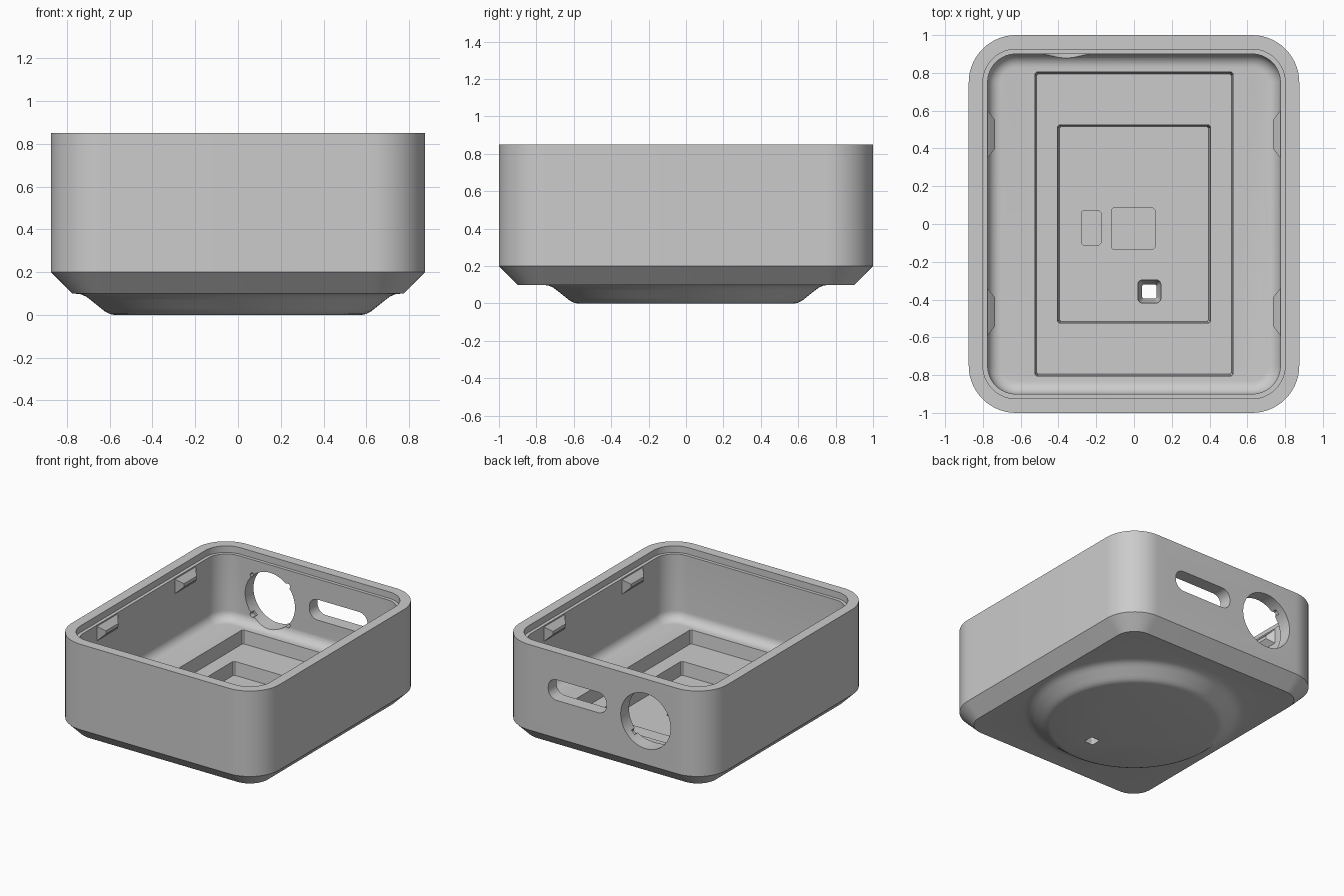
import bpy, bmesh
from math import sin, cos, pi

cube = bpy.data.objects.get("Cube")
if cube:
    bpy.data.objects.remove(cube, do_unlink=True)

grey = bpy.data.materials.new("plain_grey")
grey.use_nodes = True
grey.diffuse_color = (0.6, 0.6, 0.6, 1)
grey.node_tree.nodes["Principled BSDF"].inputs["Base Color"].default_value = (0.6, 0.6, 0.6, 1)


def rect(hx, hy, r, z, cx=0, cy=0, seg=14):
    """Rounded rectangle outline at height z."""
    pts = []
    for k, (sx, sy) in enumerate([(1, 1), (-1, 1), (-1, -1), (1, -1)]):
        for i in range(seg + 1 if r else 1):
            a = (k + (i / seg if r else 0)) * pi / 2
            pts.append((cx + sx * (hx - r) + r * cos(a), cy + sy * (hy - r) + r * sin(a), z))
    return pts


def circle(r, z, cx=0, cy=0, n=96):
    return [(cx + r * cos(2 * pi * i / n), cy + r * sin(2 * pi * i / n), z) for i in range(n)]


def loft(name, rings, place=lambda x, y, z: (x, y, z)):
    """Skin a stack of outlines into a closed solid."""
    bm = bmesh.new()
    loops = [[bm.verts.new(place(*p)) for p in ring] for ring in rings]
    n = len(loops[0])
    for a, b in zip(loops, loops[1:]):
        for i in range(n):
            j = (i + 1) % n
            bm.faces.new((a[i], a[j], b[j], b[i]))
    bm.faces.new(loops[0][::-1])
    bm.faces.new(loops[-1])
    bmesh.ops.recalc_face_normals(bm, faces=bm.faces)
    mesh = bpy.data.meshes.new(name)
    bm.to_mesh(mesh)
    bm.free()
    mesh.materials.append(grey)
    obj = bpy.data.objects.new(name, mesh)
    bpy.context.collection.objects.link(obj)
    return obj


def combine(target, tool, operation):
    """Apply a boolean and discard the tool."""
    tool.hide_render = True
    mod = target.modifiers.new(tool.name, "BOOLEAN")
    mod.operation, mod.solver, mod.object = operation, "EXACT", tool
    bpy.context.view_layer.objects.active = target
    bpy.ops.object.modifier_apply(modifier=mod.name)
    bpy.data.objects.remove(tool, do_unlink=True)


def smooth(obj):
    bpy.ops.object.select_all(action="DESELECT")
    obj.select_set(True)
    bpy.context.view_layer.objects.active = obj
    bpy.ops.object.shade_smooth_by_angle(angle=pi / 6)


# Shell: chamfered base, straight walls, stepped rim, filleted cavity
W, D, R, FLOOR, F = 0.875, 1.0, 0.25, 0.3, 0.07
profile = [(0.1, 0.1), (0, 0.2), (0, 0.85), (0.075, 0.85), (0.075, 0.8), (0.1, 0.8)]
profile += [(0.1 + F - F * cos(a), FLOOR + F - F * sin(a)) for a in [i * pi / 16 for i in range(9)]]
case = loft("case", [rect(W - d, D - d, R - d, z) for d, z in profile])

# Round foot under the base
foot = [(0.58, 0), (0.6, 0.004), (0.62, 0.014), (0.64, 0.03), (0.69, 0.07),
        (0.71, 0.085), (0.735, 0.096), (0.768, 0.1), (0.768, 0.15)]
combine(case, loft("foot", [circle(r, z) for r, z in foot]), "UNION")


# Stepped pockets in the floor, slightly drafted
def pocket(name, hx, hy, top, bottom, cx=0, cy=0, draft=0.01):
    combine(case, loft(name, [rect(hx, hy, 0.01, top + 0.02, cx, cy, 1),
                              rect(hx, hy, 0.01, top, cx, cy, 1),
                              rect(hx - draft, hy - draft, 0.008, bottom, cx, cy, 1)]), "DIFFERENCE")


pocket("outer_pocket", 0.525, 0.805, 0.3, 0.2)
pocket("inner_pocket", 0.405, 0.525, 0.2, 0.1)
pocket("square_recess", 0.115, 0.11, 0.1, 0.09, -0.005, -0.025, 0)
pocket("small_recess", 0.052, 0.09, 0.1, 0.09, -0.227, -0.02, 0)

# Tapered opening through the foot
combine(case, loft("floor_hole", [rect(h, h, r, z, 0.081, -0.357, 6) for h, r, z in
                                  [(0.038, 0.012, -0.05), (0.038, 0.012, 0.03),
                                   (0.061, 0.025, 0.08), (0.061, 0.025, 0.15)]]), "DIFFERENCE")


# Openings in the back wall
def back(x, y, z):
    return (x, z, y)


CX, CZ, CR = -0.36, 0.53, 0.21
combine(case, loft("round_port", [circle(CR, y, CX, CZ, 64) for y in (0.86, 1.1)], back), "DIFFERENCE")
combine(case, loft("slot_port", [rect(0.245, 0.078, 0.07, y, 0.215, 0.565, 8) for y in (0.86, 1.1)], back),
        "DIFFERENCE")
for k in range(4):
    a = pi / 4 + k * pi / 2
    notch = [circle(0.02, y, CX + CR * cos(a), CZ + CR * sin(a), 12) for y in (0.86, 0.94)]
    combine(case, loft("port_notch", notch, back), "DIFFERENCE")
smooth(case)

# Snap tabs on the inner side walls
for side, sx in (("left", 1), ("right", -1)):
    for end, cy in (("back", 0.475), ("front", -0.465)):
        loft(f"snap_tab_{end}_{side}",
             [rect(hy, hz, 0, x, cy, 0.735) for hy, hz, x in
              [(0.125, 0.055, 0.8), (0.125, 0.055, 0.775), (0.075, 0.012, 0.735)]],
             lambda y, z, x, s=sx: (s * x, y, z))
